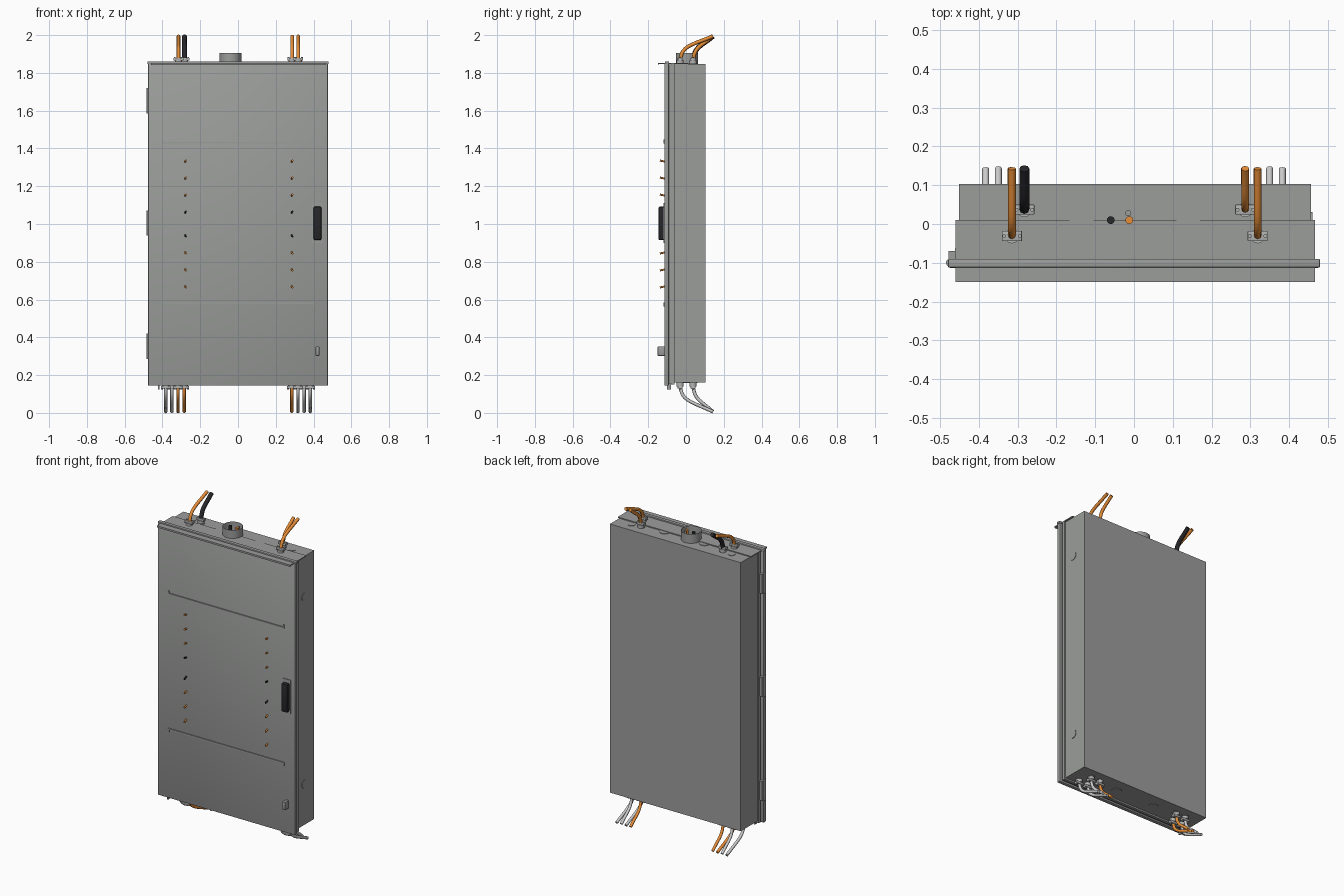
import bpy, bmesh, math
from mathutils import Vector, Matrix

cube = bpy.data.objects.get("Cube")
if cube:
    bpy.data.objects.remove(cube, do_unlink=True)


def material(name, rgb):
    m = bpy.data.materials.new(name)
    m.use_nodes = True
    m.diffuse_color = (*rgb, 1)
    m.node_tree.nodes["Principled BSDF"].inputs["Base Color"].default_value = (*rgb, 1)
    return m


GREY = material("painted steel grey", (0.33, 0.34, 0.33))
ZINC = material("zinc fitting grey", (0.45, 0.46, 0.45))
WHITE = material("pale wire grey", (0.6, 0.6, 0.6))
ORANGE = material("wire orange", (0.8, 0.27, 0.04))
BLACK = material("black plastic", (0.02, 0.02, 0.024))


def finish(name, bm, mat, smooth=False):
    mesh = bpy.data.meshes.new(name)
    bmesh.ops.recalc_face_normals(bm, faces=bm.faces)
    bm.to_mesh(mesh)
    bm.free()
    mesh.materials.append(mat)
    ob = bpy.data.objects.new(name, mesh)
    bpy.context.collection.objects.link(ob)
    if smooth:
        bpy.ops.object.select_all(action="DESELECT")
        ob.select_set(True)
        bpy.context.view_layer.objects.active = ob
        bpy.ops.object.shade_smooth_by_angle(angle=math.radians(40))
    return ob


def box(name, x, y, z, mat=GREY, bevel=0):
    """Box from (min, max) pairs."""
    lo, hi = Vector((x[0], y[0], z[0])), Vector((x[1], y[1], z[1]))
    bm = bmesh.new()
    bmesh.ops.create_cube(bm, size=1, matrix=Matrix.Translation((lo + hi) / 2)
                          @ Matrix.Diagonal((*(hi - lo), 1)))
    if bevel:
        bmesh.ops.bevel(bm, geom=bm.edges[:], offset=bevel, segments=2,
                        affect="EDGES", profile=0.5)
    return finish(name, bm, mat, bool(bevel))


def rod(name, a, b, r, mat=GREY, sides=24, caps=True):
    """Cylinder between two points."""
    a, b = Vector(a), Vector(b)
    bm = bmesh.new()
    turn = (b - a).to_track_quat("Z", "Y").to_matrix().to_4x4()
    bmesh.ops.create_cone(bm, cap_ends=caps, segments=sides, radius1=r, radius2=r,
                          depth=(b - a).length, matrix=Matrix.Translation((a + b) / 2) @ turn)
    return finish(name, bm, mat, True)


def wire(name, points, r, mat):
    """Round wire along a bezier of (start, start handle, end handle, end)."""
    cu = bpy.data.curves.new(name, "CURVE")
    cu.dimensions = "3D"
    cu.bevel_depth, cu.bevel_resolution, cu.resolution_u = r, 2, 10
    cu.use_fill_caps = True
    sp = cu.splines.new("BEZIER")
    sp.bezier_points.add(1)
    a, b = sp.bezier_points
    p0, p1, p2, p3 = (Vector(p) for p in points)
    a.co, a.handle_left, a.handle_right = p0, p0 * 2 - p1, p1
    b.co, b.handle_left, b.handle_right = p3, p2, p3 * 2 - p2
    cu.materials.append(mat)
    ob = bpy.data.objects.new(name, cu)
    bpy.context.collection.objects.link(ob)
    bpy.ops.object.select_all(action="DESELECT")
    ob.select_set(True)
    bpy.context.view_layer.objects.active = ob
    bpy.ops.object.convert(target="MESH")


# Cabinet body, frame layers and door
TOP, BOTTOM = 1.847, 0.16
box("cabinet_body", (-0.452, 0.457), (-0.065, 0.103), (BOTTOM, TOP))
box("frame_flange", (-0.462, 0.466), (-0.08, -0.062), (0.15, 1.85))
box("door_gasket", (-0.455, 0.459), (-0.093, -0.078), (0.155, 1.845))
box("door", (-0.476, 0.476), (-0.114, -0.091), (0.145, 1.848), bevel=0.003)

# Drip shield with its raised rail
box("drip_shield", (-0.46, 0.467), (-0.148, 0.01), (1.847, 1.853))
box("drip_shield_lip", (-0.46, 0.467), (-0.149, -0.145), (1.842, 1.853))
box("drip_shield_rail", (-0.48, 0.48), (-0.112, -0.09), (1.846, 1.861), bevel=0.003)

# Hinges on the right-hand edge of the door
for i, z in enumerate((0.352, 1.005, 1.652)):
    rod(f"hinge_{i}", (-0.475, -0.1, z - 0.067), (-0.475, -0.1, z + 0.067), 0.01)
    box(f"hinge_leaf_{i}", (-0.479, -0.455), (-0.1, -0.07), (z - 0.06, z + 0.06))
box("hinge_side_tab", (-0.424, -0.416), (-0.1, -0.08), (0.125, 0.155))

# Long pressed ribs on the door, with short return ends
for z, way in ((1.43, 1), (0.58, -1)):
    box("door_rib", (-0.4, 0.4), (-0.12, -0.11), (z - 0.004, z + 0.004))
    for x in (-0.4, 0.4):
        ends = sorted((z - 0.004 * way, z + 0.018 * way))
        box("door_rib_end", (x - 0.003, x + 0.003), (-0.12, -0.11), ends)

# Handle and padlock tab
box("handle_plate", (0.392, 0.448), (-0.118, -0.11), (0.9, 1.112))
box("handle", (0.401, 0.441), (-0.145, -0.116), (0.915, 1.092), BLACK, 0.006)
box("padlock_tab", (0.411, 0.431), (-0.15, -0.11), (0.302, 0.352), bevel=0.004)

# Wire tips poking through the door
for x in (-0.28, 0.284):
    for i, z in enumerate((1.33, 1.24, 1.15, 1.06, 0.94, 0.85, 0.76, 0.67)):
        tip = BLACK if i in (3, 4) else ORANGE
        slope = 0.006 if z > 1 else -0.006
        rod("door_wire_tip", (x, -0.11, z), (x + 0.004, -0.138, z + slope), 0.005, tip, 10)

# Knockout discs on the side, top and bottom
for z in (0.418, 1.593):
    rod("side_knockout", (0.45, 0.005, z), (0.46, 0.005, z), 0.026)
for x, y, r in ((-0.345, 0.04, 0.021), (0.35, 0.04, 0.021), (-0.135, 0.01, 0.031),
                (0.14, 0.01, 0.031), (-0.28, 0.035, 0.021), (0.287, 0.035, 0.021)):
    rod("top_knockout", (x, y, TOP - 0.01), (x, y, TOP + 0.003), r)
    rod("bottom_knockout", (x, y, BOTTOM - 0.003), (x, y, BOTTOM + 0.01), r)

# Open conduit hub with cut wires inside
rod("conduit_hub", (-0.04, 0.005, TOP), (-0.04, 0.005, 1.905), 0.058, sides=32, caps=False)
for x, y, r, mat in ((-0.06, 0.01, 0.01, BLACK), (-0.012, 0.01, 0.01, ORANGE),
                     (-0.015, 0.028, 0.008, GREY)):
    rod("hub_wire", (x, y, TOP), (x, y, 1.9), r, mat, 16)


# Cable clamp plus the wire bending backwards out of it
def cable(side, x, y, mat, r=0.01):
    base, up = (TOP, 1) if side == "top" else (BOTTOM, -1)

    def span(a, b):
        return sorted((base + a * up, base + b * up))

    rod(f"{side}_clamp_neck", (x, y, base - 0.01 * up), (x, y, base + 0.02 * up), 0.019, ZINC, 20)
    box(f"{side}_clamp_bar", (x - 0.026, x + 0.026), (y - 0.013, y + 0.013),
        span(0.018, 0.032), ZINC, 0.002)
    for dx in (-0.02, 0.02):
        rod(f"{side}_clamp_screw", (x + dx, y, base + 0.03 * up),
            (x + dx, y, base + 0.037 * up), 0.005, ZINC, 10)
    end = 1.994 if up > 0 else 0.006
    wire(f"{side}_wire", ((x, y, base + 0.01 * up), (x, y + 0.005, base + 0.095 * up),
         (x, y + 0.045, base + 0.095 * up), (x, 0.143, end)), r, mat)


FRONT, REAR = -0.031, 0.037
cable("top", -0.315, FRONT, ORANGE)
cable("top", -0.283, REAR, BLACK, 0.013)
cable("top", 0.287, REAR, ORANGE)
cable("top", 0.319, FRONT, ORANGE)
for sign, mats in ((-1, (ORANGE, ORANGE, WHITE, WHITE)), (1, (ORANGE, WHITE, WHITE, WHITE))):
    for i, mat in enumerate(mats):
        cable("bottom", sign * (0.285 + 0.0325 * i), FRONT if i % 2 else REAR, mat, 0.009)
